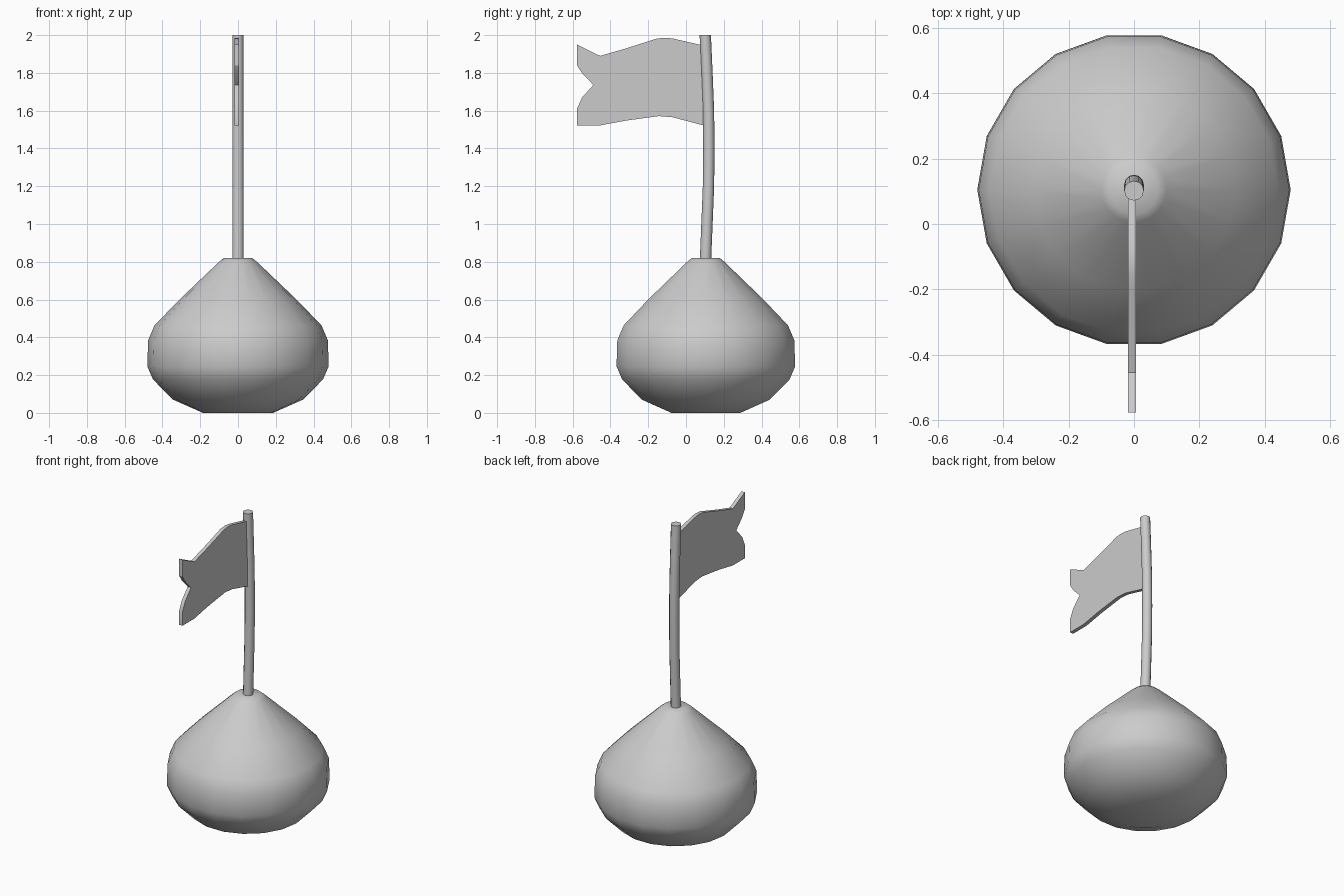
import bpy, bmesh
from math import cos, sin, tau, radians

if "Cube" in bpy.data.objects:
    bpy.data.objects.remove(bpy.data.objects["Cube"])

CY = 0.105


def make_object(name, bm, angle):
    bmesh.ops.recalc_face_normals(bm, faces=bm.faces)
    mesh = bpy.data.meshes.new(name)
    bm.to_mesh(mesh)
    bm.free()
    ob = bpy.data.objects.new(name, mesh)
    bpy.context.collection.objects.link(ob)
    bpy.ops.object.select_all(action='DESELECT')
    ob.select_set(True)
    bpy.context.view_layer.objects.active = ob
    bpy.ops.object.shade_smooth_by_angle(angle=radians(angle))
    return ob


def loft(name, rings, sides, angle):
    """Stack of capped horizontal rings given as (radius, y, z)."""
    bm = bmesh.new()
    loops = [[bm.verts.new((r * cos(tau * i / sides), y + r * sin(tau * i / sides), z))
              for i in range(sides)] for r, y, z in rings]
    for a, b in zip(loops, loops[1:]):
        for i in range(sides):
            j = (i + 1) % sides
            bm.faces.new((a[i], a[j], b[j], b[i]))
    bm.faces.new(loops[0][::-1])
    bm.faces.new(loops[-1])
    return make_object(name, bm, angle)


# Rounded, tapering base
profile = [(0.185, 0), (0.344, 0.07), (0.45, 0.177), (0.48, 0.246), (0.476, 0.384),
           (0.442, 0.463), (0.31, 0.60), (0.10, 0.80), (0.075, 0.82)]
loft("base", [(r, CY, z) for r, z in profile], 18, 60)

# Slightly bowed pole
path = [(0.102, 0.78), (0.111, 1.0), (0.119, 1.2), (0.121, 1.4),
        (0.119, 1.6), (0.111, 1.8), (0.102, 2.0)]
loft("pole", [(0.03, y, z) for y, z in path], 12, 40)

# Swallow-tailed flag, outline in (y, z), extruded along x
outline = [(0.10, 1.943), (0.0, 1.966), (-0.07, 1.982), (-0.11, 1.986), (-0.153, 1.982),
           (-0.20, 1.967), (-0.323, 1.928), (-0.455, 1.89), (-0.577, 1.95), (-0.577, 1.84),
           (-0.548, 1.795), (-0.49, 1.736), (-0.55, 1.67), (-0.577, 1.611), (-0.577, 1.522),
           (-0.455, 1.522), (-0.315, 1.548), (-0.143, 1.571), (-0.07, 1.565), (0.10, 1.52)]
bm = bmesh.new()
face = bm.faces.new([bm.verts.new((-0.018, y, z)) for y, z in outline])
side = bmesh.ops.extrude_face_region(bm, geom=[face], use_keep_orig=True)
bmesh.ops.translate(bm, vec=(0.024, 0, 0),
                    verts=[v for v in side["geom"] if isinstance(v, bmesh.types.BMVert)])
make_object("flag", bm, 30)
